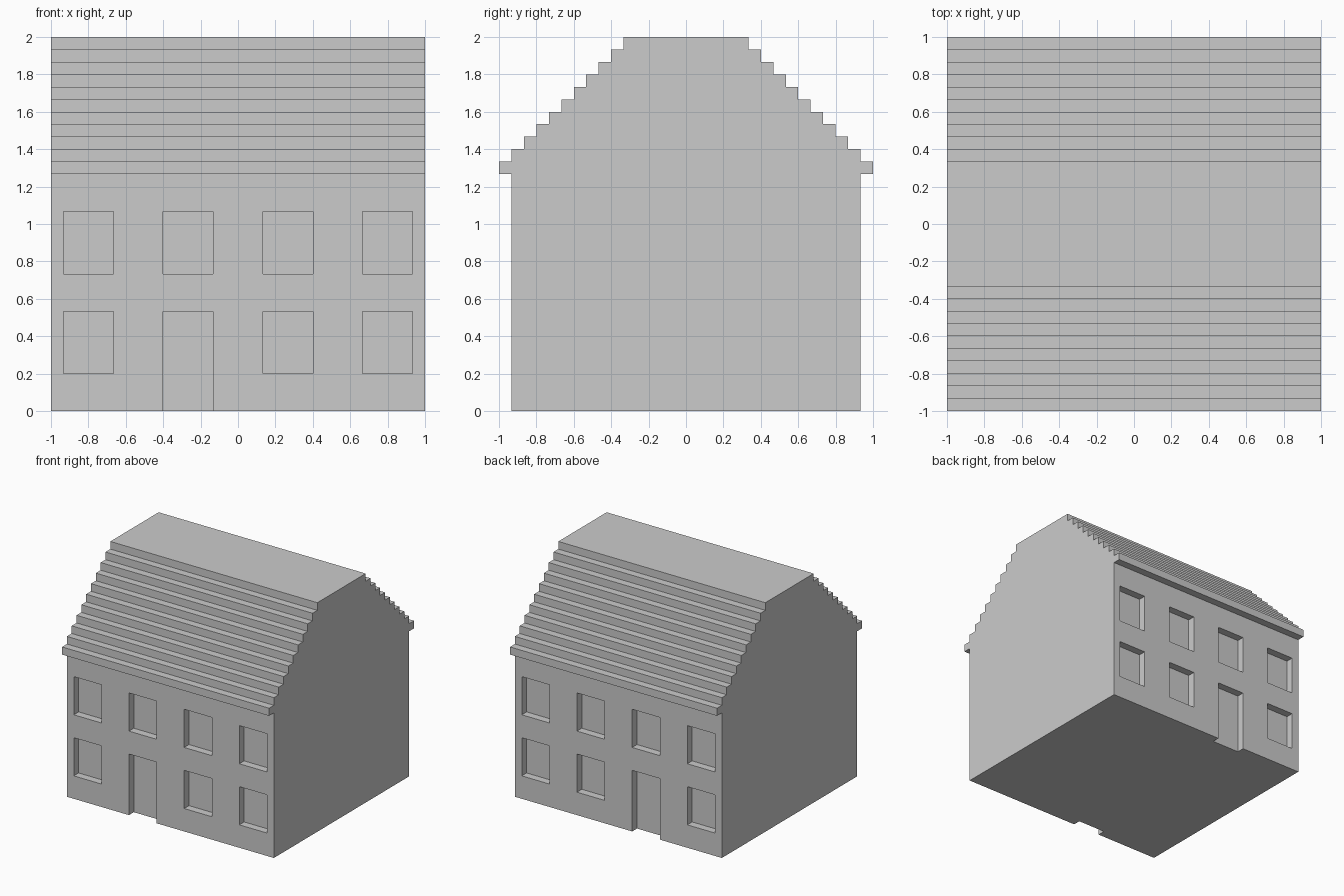
import bpy, bmesh
from mathutils import Matrix, Vector

if "Cube" in bpy.data.objects:
    bpy.data.objects.remove(bpy.data.objects["Cube"])

U = 1 / 15          # building module
EAVE = 19           # wall height in modules


def new_object(name, bm):
    bmesh.ops.recalc_face_normals(bm, faces=bm.faces)
    mesh = bpy.data.meshes.new(name)
    bm.to_mesh(mesh)
    bm.free()
    obj = bpy.data.objects.new(name, mesh)
    bpy.context.collection.objects.link(obj)
    return obj


def add_box(bm, lo, hi):
    lo, hi = Vector(lo) * U, Vector(hi) * U
    m = Matrix.Translation((lo + hi) / 2) @ Matrix.Diagonal((*(hi - lo), 1))
    bmesh.ops.create_cube(bm, size=1, matrix=m)


# Wall block
bm = bmesh.new()
add_box(bm, (-15, -14, 0), (15, 14, EAVE))
walls = new_object("walls", bm)

# Window and door recesses, one module deep, on front and back
bm = bmesh.new()
for side in (-1, 1):
    y0, y1 = sorted((side * 13, side * 16))
    for x in (-14, -6, 2, 10):
        add_box(bm, (x, y0, 11), (x + 4, y1, 16))
        is_door = x == -6
        add_box(bm, (x, y0, -2 if is_door else 3), (x + 4, y1, 8))
cutter = new_object("opening_cutter", bm)
cutter.hide_render = True

mod = walls.modifiers.new("openings", 'BOOLEAN')
mod.operation = 'DIFFERENCE'
mod.solver = 'EXACT'
mod.object = cutter
bpy.context.view_layer.objects.active = walls
bpy.ops.object.modifier_apply(modifier=mod.name)
bpy.data.objects.remove(cutter)

# Open the wall top where the roof sits on it
bm = bmesh.new()
bm.from_mesh(walls.data)
top = [f for f in bm.faces if f.calc_center_median().z > EAVE * U - 1e-4]
bmesh.ops.delete(bm, geom=top, context='FACES_ONLY')
bm.to_mesh(walls.data)
bm.free()

# Stepped roof: half profile of 11 courses, mirrored, run along x
half = [(14, EAVE)]
for i in range(11):
    half += [(15 - i, EAVE + i), (15 - i, EAVE + i + 1)]
profile = half + [(-y, z) for y, z in reversed(half)]

bm = bmesh.new()
ends = [[bm.verts.new((x, y * U, z * U)) for y, z in profile] for x in (-1, 1)]
for ring in ends:
    bm.faces.new(ring)
left, right = ends
for i in range(len(profile) - 1):
    bm.faces.new((left[i], left[i + 1], right[i + 1], right[i]))
new_object("stepped_roof", bm)
